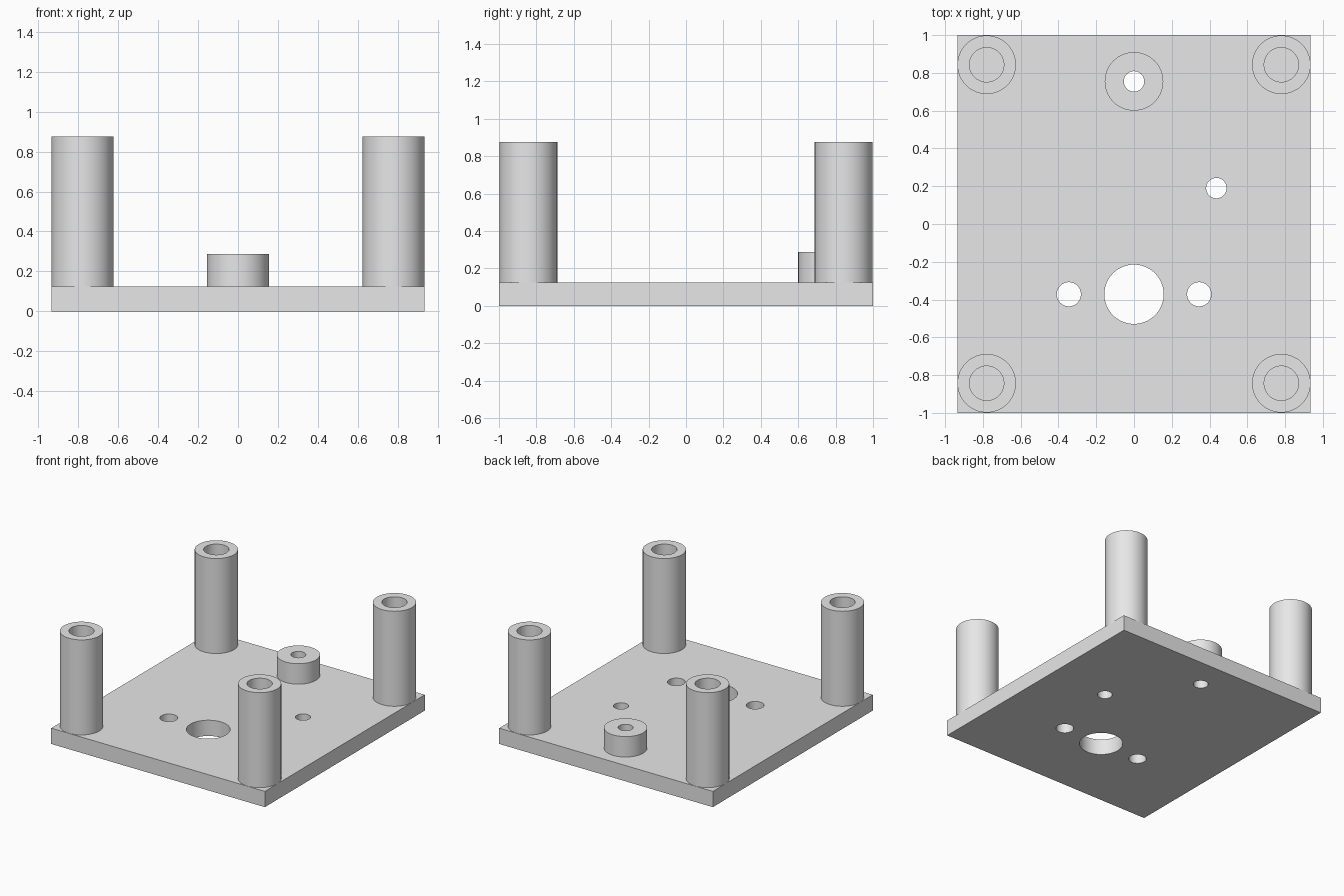
import bpy
import bmesh
from math import cos, sin, tau, radians

cube = bpy.data.objects.get("Cube")
if cube:
    bpy.data.objects.remove(cube, do_unlink=True)

grey = bpy.data.materials.new("plain_grey")
grey.use_nodes = True
colour = (0.8, 0.8, 0.8, 1)
grey.diffuse_color = colour
grey.node_tree.nodes["Principled BSDF"].inputs["Base Color"].default_value = colour

SEGMENTS = 64
PLATE_TOP = 0.125
HALF_X = 0.935


def smooth(obj):
    bpy.ops.object.select_all(action="DESELECT")
    obj.select_set(True)
    bpy.context.view_layer.objects.active = obj
    bpy.ops.object.shade_smooth_by_angle(angle=radians(30))


def make_object(name, bm):
    bmesh.ops.recalc_face_normals(bm, faces=bm.faces)
    mesh = bpy.data.meshes.new(name)
    bm.to_mesh(mesh)
    bm.free()
    mesh.materials.append(grey)
    obj = bpy.data.objects.new(name, mesh)
    bpy.context.collection.objects.link(obj)
    return obj


def tube(name, x, y, outer, inner, top):
    """Hollow standoff rising from the plate."""
    bm = bmesh.new()
    profile = [(outer, PLATE_TOP), (outer, top), (inner, top), (inner, PLATE_TOP)]
    rings = [[bm.verts.new((x + r * cos(tau * i / SEGMENTS),
                            y + r * sin(tau * i / SEGMENTS), z))
              for i in range(SEGMENTS)] for r, z in profile]
    for k, ring in enumerate(rings):
        after = rings[(k + 1) % len(rings)]
        for i in range(SEGMENTS):
            j = (i + 1) % SEGMENTS
            bm.faces.new((ring[i], ring[j], after[j], after[i]))
    obj = make_object(name, bm)
    smooth(obj)


def drill(plate, x, y, radius):
    """Cut a round hole through the plate."""
    bpy.ops.mesh.primitive_cylinder_add(vertices=SEGMENTS, radius=radius, depth=1,
                                        location=(x, y, 0))
    cutter = bpy.context.object
    cutter.hide_render = True
    cutter.data.materials.append(grey)
    mod = plate.modifiers.new("hole", "BOOLEAN")
    mod.operation = "DIFFERENCE"
    mod.solver = "EXACT"
    mod.object = cutter
    bpy.context.view_layer.objects.active = plate
    bpy.ops.object.modifier_apply(modifier=mod.name)
    bpy.data.objects.remove(cutter, do_unlink=True)


# Base plate
bm = bmesh.new()
bmesh.ops.create_cube(bm, size=1)
for v in bm.verts:
    v.co.x *= 2 * HALF_X
    v.co.y *= 2
    v.co.z = (v.co.z + 0.5) * PLATE_TOP
base_plate = make_object("base_plate", bm)

# Through holes: large centre, its two neighbours, single side hole, boss hole
for hole in [(0, -0.372, 0.157), (-0.345, -0.372, 0.064), (0.345, -0.372, 0.064),
             (0.436, 0.19, 0.054), (0, 0.755, 0.054)]:
    drill(base_plate, *hole)
smooth(base_plate)

# Corner posts
for side, sx in (("left", 1), ("right", -1)):
    for end, y in (("front", -0.843), ("back", 0.843)):
        tube(f"{end}_{side}_post", sx * 0.78, y, 0.155, 0.091, 0.877)

# Short boss at the back
tube("back_boss", 0, 0.755, 0.155, 0.054, 0.287)
